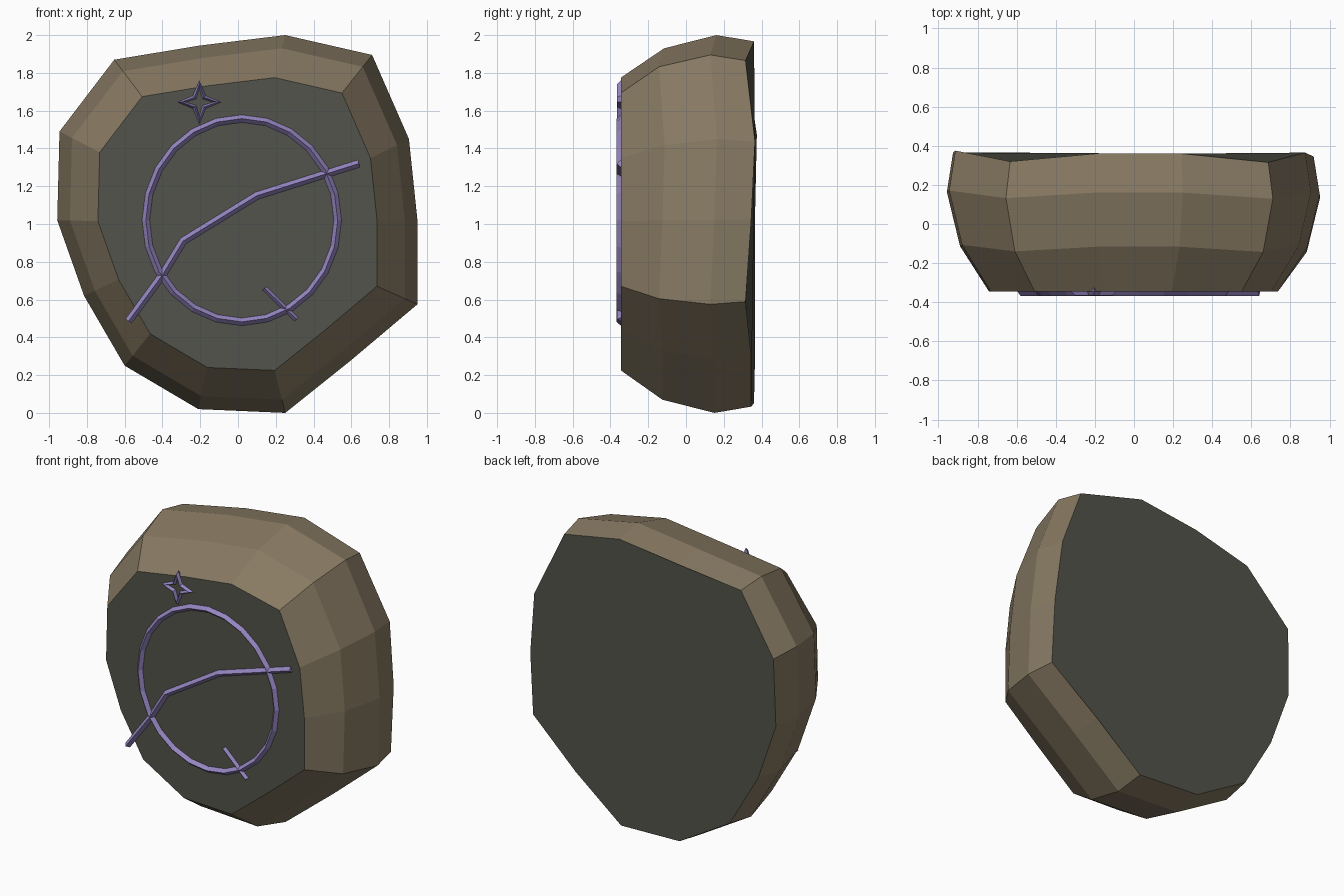
import bpy, bmesh, math
from mathutils import Vector

if "Cube" in bpy.data.objects:
    bpy.data.objects.remove(bpy.data.objects["Cube"])


def material(name, rgb):
    m = bpy.data.materials.new(name)
    m.diffuse_color = (*rgb, 1)
    m.use_nodes = True
    m.node_tree.nodes["Principled BSDF"].inputs["Base Color"].default_value = m.diffuse_color
    return m


BROWN = material("brown_stone", (0.245, 0.195, 0.125))
DARK = material("dark_stone", (0.085, 0.087, 0.069))
PURPLE = material("purple_rune", (0.30, 0.235, 0.53))


def finish(name, bm, mats):
    bmesh.ops.recalc_face_normals(bm, faces=bm.faces)
    me = bpy.data.meshes.new(name)
    bm.to_mesh(me)
    bm.free()
    for m in mats:
        me.materials.append(m)
    ob = bpy.data.objects.new(name, me)
    bpy.context.collection.objects.link(ob)
    return ob


# Stone: one irregular outline scaled through four depth rings
# (x, z, depth of the back rim)
OUTLINE = [(0.95, 1.02, .345), (0.905, 1.45, .365), (0.71, 1.895, .315),
           (0.25, 2.0, .36), (-0.2, 1.945, .36), (-0.655, 1.87, .32),
           (-0.945, 1.49, .375), (-0.957, 1.02, .365), (-0.815, 0.62, .36),
           (-0.60, 0.25, .365), (-0.21, 0.02, .36), (0.25, 0.0, .345),
           (0.60, 0.28, .345), (0.95, 0.575, .315)]
RINGS = [(-0.345, 0.775, 0), (-0.125, 0.93, 0.6), (0.15, 1.0, 0.7), (0.345, 0.967, 1)]

bm = bmesh.new()
rings = []
for y, s, wobble in RINGS:
    rings.append([bm.verts.new((x * s, y + (b - 0.345) * wobble, 1 + (z - 1) * s))
                  for x, z, b in OUTLINE])
n = len(OUTLINE)
for a, b in zip(rings, rings[1:]):
    for i in range(n):
        j = (i + 1) % n
        bm.faces.new((a[i], a[j], b[j], b[i]))
for ring in (rings[0], rings[-1]):
    bm.faces.new(ring).material_index = 1
finish("stone", bm, [BROWN, DARK])


# Rune strokes: ridged four-sided bars swept along paths on the front face
def stroke(name, pts, w, h=0.023, y=-0.345, closed=False):
    bm = bmesh.new()
    P = [Vector(p) for p in pts]
    k = len(P)
    secs = []
    for i, p in enumerate(P):
        d1 = (p - P[i - 1]).normalized() if closed or i else None
        d2 = (P[(i + 1) % k] - p).normalized() if closed or i < k - 1 else None
        d1, d2 = d1 or d2, d2 or d1
        t = (d1 + d2).normalized()
        side = Vector((-t.y, t.x)) * w / max(t.dot(d1), 0.55)
        secs.append([bm.verts.new(c) for c in (
            (p.x + side.x, y, p.y + side.y), (p.x, y - h, p.y),
            (p.x - side.x, y, p.y - side.y), (p.x, y + h, p.y))])
    for i in range(k if closed else k - 1):
        a, b = secs[i], secs[(i + 1) % k]
        for q in range(4):
            r = (q + 1) % 4
            bm.faces.new((a[q], a[r], b[r], b[q]))
    if not closed:
        bm.faces.new(secs[0])
        bm.faces.new(secs[-1])
    return finish(name, bm, [PURPLE])


circle = [(0.02 + 0.508 * math.cos(i * math.tau / 24),
           1.02 + 0.538 * math.sin(i * math.tau / 24)) for i in range(24)]
stroke("rune_circle", circle, 0.02, closed=True)
stroke("rune_slash", [(0.64, 1.32), (0.10, 1.15), (-0.29, 0.91),
                      (-0.40, 0.73), (-0.58, 0.485)], 0.02)
stroke("rune_tick", [(0.14, 0.66), (0.31, 0.495)], 0.014, h=0.02)

# Four-pointed star outline above the circle
star = []
for i in range(8):
    r = 0.036 if i % 2 else 0.095
    a = i * math.tau / 8
    star.append((-0.205 + r * math.cos(a), 1.645 + r * math.sin(a)))
stroke("rune_star", star, 0.011, h=0.021, closed=True)
